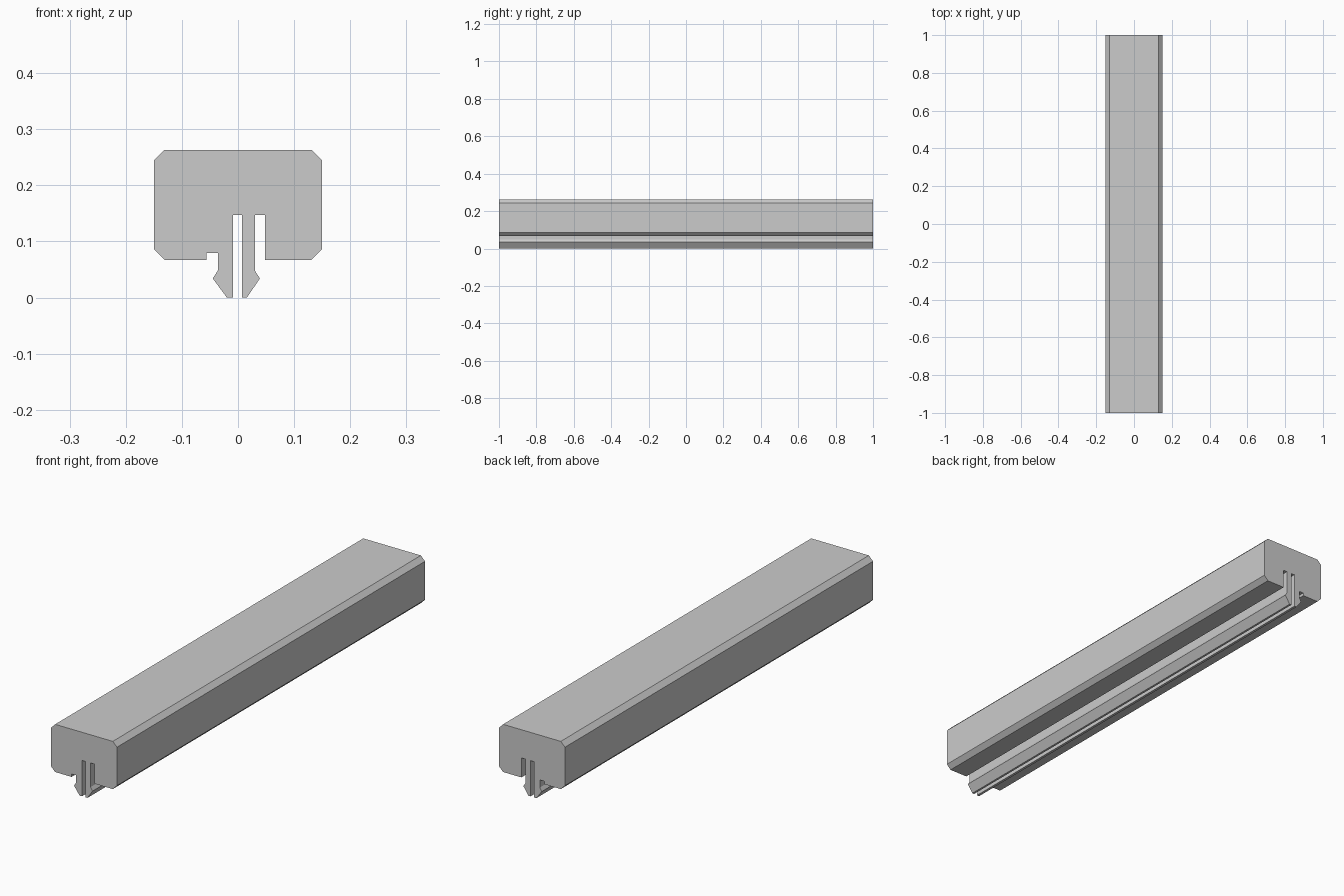
import bpy
import bmesh

cube = bpy.data.objects.get("Cube")
if cube:
    bpy.data.objects.remove(cube, do_unlink=True)

grey = bpy.data.materials.new("light grey")
grey.use_nodes = True
colour = (0.6, 0.6, 0.6, 1)
grey.diffuse_color = colour
grey.node_tree.nodes["Principled BSDF"].inputs["Base Color"].default_value = colour

LENGTH = 2.0
SLOT_TOP = 0.147

# Chamfered block outline
block = [(0.131, 0.067), (0.15, 0.086), (0.15, 0.244), (0.131, 0.263),
         (-0.131, 0.263), (-0.15, 0.244), (-0.15, 0.086), (-0.131, 0.067)]
# Shallow notch beside the left-hand prong
notch = [(-0.056, 0.067), (-0.056, 0.079), (-0.036, 0.079)]
# Two barbed prongs, separated by a deep central slot
prong_a = [(-0.036, 0.048), (-0.045, 0.034), (-0.02, 0), (-0.009, 0)]
prong_b = [(0.007, 0), (0.016, 0), (0.039, 0.034), (0.03, 0.048)]
centre_slot = [(-0.009, SLOT_TOP), (0.007, SLOT_TOP)]
# Deep slot that frees the second prong
side_slot = [(0.03, SLOT_TOP), (0.048, SLOT_TOP), (0.048, 0.067)]

profile = block + notch + prong_a + centre_slot + prong_b + side_slot


def extrude_profile(name, points, length, material):
    bm = bmesh.new()
    face = bm.faces.new([bm.verts.new((x, -length / 2, z)) for x, z in points])
    result = bmesh.ops.extrude_face_region(bm, geom=[face], use_keep_orig=True)
    moved = [g for g in result["geom"] if isinstance(g, bmesh.types.BMVert)]
    bmesh.ops.translate(bm, verts=moved, vec=(0, length, 0))
    bmesh.ops.recalc_face_normals(bm, faces=bm.faces[:])
    mesh = bpy.data.meshes.new(name)
    bm.to_mesh(mesh)
    bm.free()
    mesh.materials.append(material)
    obj = bpy.data.objects.new(name, mesh)
    bpy.context.collection.objects.link(obj)
    return obj


extrude_profile("clip_on_rail", profile, LENGTH, grey)
